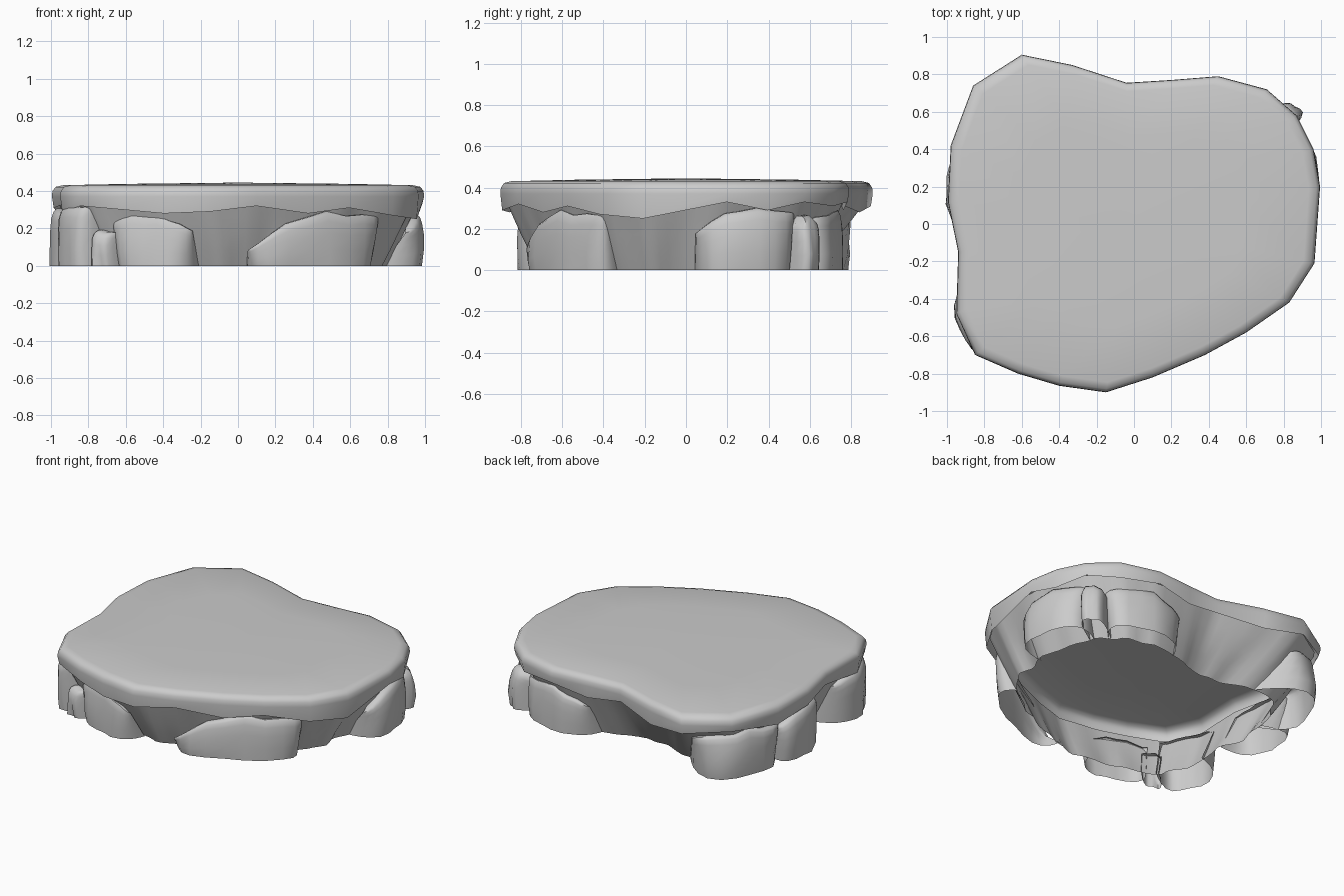
import bpy, bmesh, math, random
from mathutils import Vector, noise

if "Cube" in bpy.data.objects:
    bpy.data.objects.remove(bpy.data.objects["Cube"])

random.seed(4)

# outline of the plateau seen from above
OUT = [(.995, .2), (.96, .4), (.87, .58), (.71, .72), (.45, .79), (.2, .77), (-.04, .755),
       (-.33, .85), (-.6, .905), (-.86, .74), (-.98, .42), (-.995, .12), (-.94, -.15),
       (-.95, -.48), (-.85, -.7), (-.62, -.8), (-.4, -.865), (-.15, -.9), (.1, -.82),
       (.38, -.7), (.6, -.58), (.83, -.42), (.965, -.21)]
# height of the slab's zigzag lower edge at each outline point
ZIG = [.33, .29, .33, .31, .33, .29, .32, .28, .31, .33, .29, .31, .33,
       .29, .32, .30, .28, .29, .32, .28, .31, .27, .25]

stone = bpy.data.materials.new("grey stone")
stone.diffuse_color = (.6, .6, .6, 1)
stone.use_nodes = True
stone.node_tree.nodes["Principled BSDF"].inputs["Base Color"].default_value = stone.diffuse_color


def radius(a):
    """Distance from the centre to the outline at angle a."""
    dx, dy = math.cos(a), math.sin(a)
    for (x0, y0), (x1, y1) in zip(OUT, OUT[1:] + OUT[:1]):
        c0, c1 = dx * y0 - dy * x0, dx * y1 - dy * x1
        if c0 <= 0 < c1 and dx * (x0 + x1) + dy * (y0 + y1) > 0:
            t = c0 / (c0 - c1)
            return dx * (x0 + t * (x1 - x0)) + dy * (y0 + t * (y1 - y0))
    return 1


def grid(name, rows, wrap=False, cap=None, angle=40):
    """Skin rows of points into a surface; cap is a centre point on the last row."""
    bm = bmesh.new()
    vs = [[bm.verts.new(p) for p in row] for row in rows]
    n = len(rows[0])
    for lo, hi in zip(vs, vs[1:]):
        for i in range(n if wrap else n - 1):
            j = (i + 1) % n
            bm.faces.new((lo[i], lo[j], hi[j], hi[i]))
    if cap:
        c = bm.verts.new(cap)
        for i in range(n):
            bm.faces.new((vs[-1][i], vs[-1][(i + 1) % n], c))
    me = bpy.data.meshes.new(name)
    bm.to_mesh(me)
    bm.free()
    me.materials.append(stone)
    ob = bpy.data.objects.new(name, me)
    bpy.context.collection.objects.link(ob)
    bpy.context.view_layer.objects.active = ob
    ob.select_set(True)
    bpy.ops.object.shade_smooth_by_angle(angle=math.radians(angle))
    ob.select_set(False)


# top slab: zigzag lower edge, rounded rim, gently domed top
slab = [[(x * .99, y * .99, z) for (x, y), z in zip(OUT, ZIG)]]
for s, z in ((1, .37), (.997, .4), (.98, .422), (.94, .431), (.6, .438)):
    slab.append([(x * s, y * s, z) for x, y in OUT])
grid("top_slab", slab, wrap=True, cap=(0, 0, .445), angle=60)


# cliff wall sloping inward under the slab, open at the bottom
def foot(a):
    d = math.atan2(math.sin(a - 1.95), math.cos(a - 1.95))
    return .79 - .15 * math.exp(-(d / .45) ** 2)


N = 120
wall = []
for t in (0, .25, .5, .75, 1):
    row = []
    for i in range(N):
        a = 2 * math.pi * i / N
        x, y = math.cos(a), math.sin(a)
        s = foot(a) + (.97 - foot(a)) * t ** .95
        s += .035 * noise.noise(Vector((x * 6, y * 6, t * .6))) * (1 - .8 * t)
        row.append((radius(a) * s * x, radius(a) * s * y, .34 * t))
    wall.append(row)
grid("cliff_wall", wall, wrap=True, angle=50)

# boulders bulging from the wall: start angle, end angle, height, outer scale,
# share of the height kept at the start and end side
ROCKS = [(-86, -27, .28, .985, .3, .95), (-135, -107, .27, .945, .9, .7),
         (-140, -133, .19, .97, .9, .9), (-162, -139, .32, 1.02, .8, .95),
         (127, 161, .29, .985, .8, .9), (159, 185, .30, 1.015, .8, .9),
         (3, 33, .30, 1.0, .6, .95), (31, 40, .27, 1.03, .8, .8),
         (39, 72, .28, .97, .85, .7)]
# profile from foot to crown: height share, bulge share
PROFILE = [(0, .97), (.3, 1), (.6, .98), (.82, .92), (.94, .8), (1, .6), (1, .25), (.97, 0)]
COLS = [-1, -.99, -.95, -.86, -.7, -.45, -.15, .15, .45, .7, .86, .95, .99, 1]
for k, (a0, a1, h, outer, e0, e1) in enumerate(ROCKS):
    rows = []
    for zf, bf in PROFILE:
        row = []
        for u in COLS:
            a = math.radians((a0 + a1) / 2 + u * (a1 - a0) / 2)
            side = (1 - abs(u) ** 5) ** .5
            lump = 1 + .1 * noise.noise(Vector((u * 2.2, zf * 1.5, k * 7.3)))
            # the foot of the boulder follows the wall, its crown leans back into it
            inner = foot(a) - .01 + (.94 - foot(a)) * zf * h / .34
            s = inner + max(outer - inner, .02) * bf * side * min(lump, 1.04)
            top = h * (1 - (1 - (e0 if u < 0 else e1)) * abs(u) ** 1.5)
            top *= 1 + .08 * noise.noise(Vector((u * 3, k * 3.1, 0)))
            r = radius(a) * s
            row.append((r * math.cos(a), r * math.sin(a), top * zf))
        rows.append(row)
    grid(f"boulder_{k + 1}", rows, angle=55)
